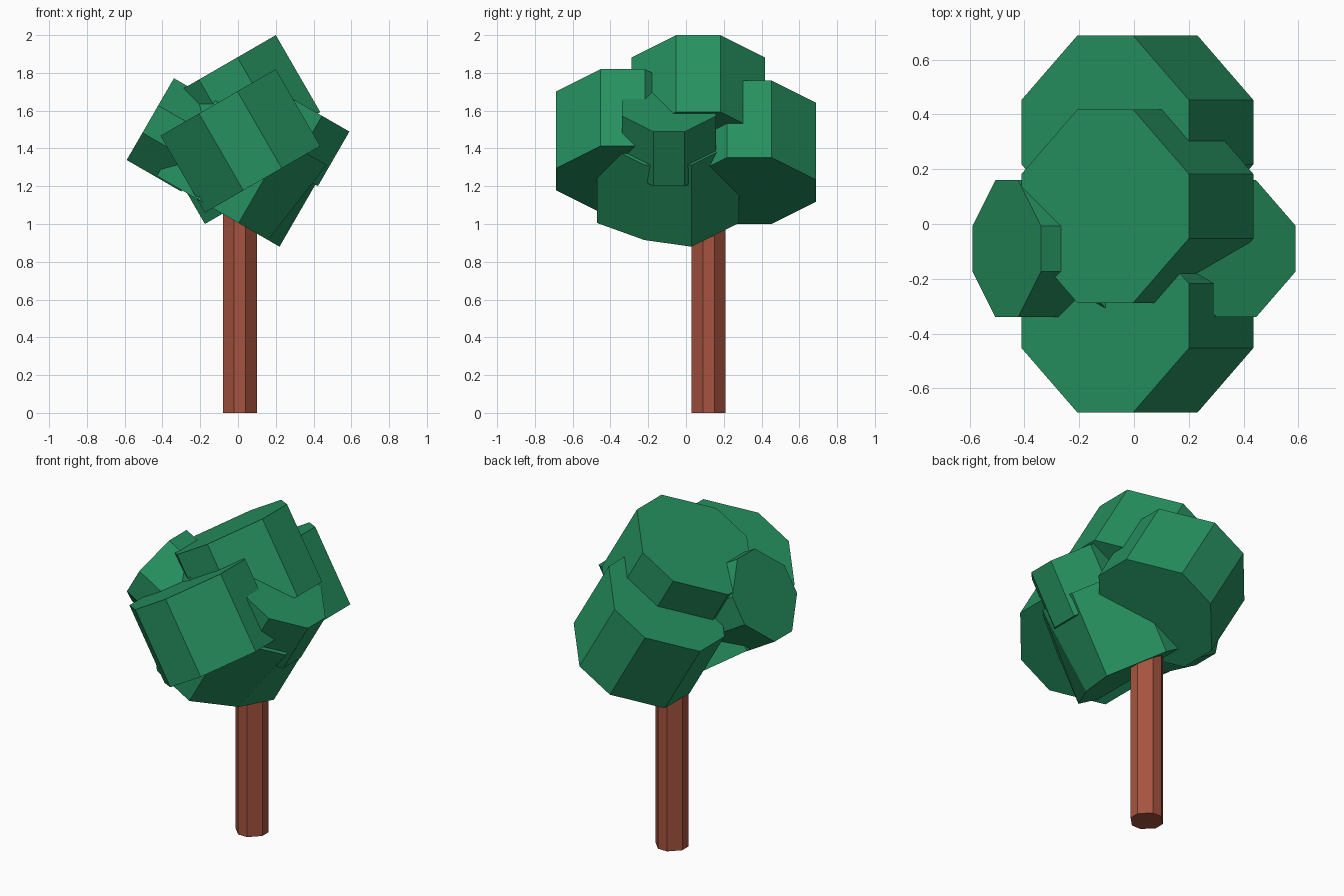
import bpy, bmesh, math
from mathutils import Matrix, Vector

if "Cube" in bpy.data.objects:
    bpy.data.objects.remove(bpy.data.objects["Cube"])


def material(name, color):
    m = bpy.data.materials.new(name)
    m.diffuse_color = (*color, 1)
    m.use_nodes = True
    m.node_tree.nodes["Principled BSDF"].inputs["Base Color"].default_value = m.diffuse_color
    return m


leaf = material("leaf green", (0.019, 0.28, 0.115))
bark = material("bark brown", (0.38, 0.088, 0.05))


def octagon_prism(name, size, height, center, tilt, mat, dent=0.0):
    """Square block with its four upright corners cut at one third."""
    a, b = size / 2, size / 6
    ring = [(a, -b), (a, b), (b, a), (-b, a), (-a, b), (-a, -b), (-b, -a), (b, -a)]
    bm = bmesh.new()
    low = [bm.verts.new((x, y, -height / 2)) for x, y in ring]
    high = [bm.verts.new((x, y, height / 2)) for x, y in ring]
    low[0].co.x -= dent
    bm.faces.new(low[::-1])
    bm.faces.new(high)
    for i in range(8):
        j = (i + 1) % 8
        bm.faces.new((low[i], low[j], high[j], high[i]))
    bm.transform(Matrix.Translation(Vector(center)) @
                 Matrix.Rotation(math.radians(tilt), 4, 'Y'))
    me = bpy.data.meshes.new(name)
    bm.to_mesh(me)
    bm.free()
    me.materials.append(mat)
    ob = bpy.data.objects.new(name, me)
    bpy.context.collection.objects.link(ob)
    return ob


# Trunk
octagon_prism("trunk", 0.18, 1.25, (0.01, 0.12, 0.625), 0, bark)

# Three large clumps tilted one way
octagon_prism("top_foliage", 0.705, 0.47, (0.0125, 0.065, 1.62), -30, leaf)
octagon_prism("front_foliage", 0.705, 0.47, (0.0125, -0.335, 1.44), -30, leaf)
octagon_prism("back_foliage", 0.705, 0.47, (0.0125, 0.335, 1.38), -30, leaf)

# Lower clump and two small side clumps tilted the other way
octagon_prism("lower_foliage", 0.75, 0.5, (0.02, -0.095, 1.284), 30, leaf, 0.07)
octagon_prism("right_foliage", 0.5, 0.333, (0.29, -0.09, 1.47), 30, leaf)
octagon_prism("left_foliage", 0.5, 0.333, (-0.32, -0.09, 1.472), -60, leaf)
